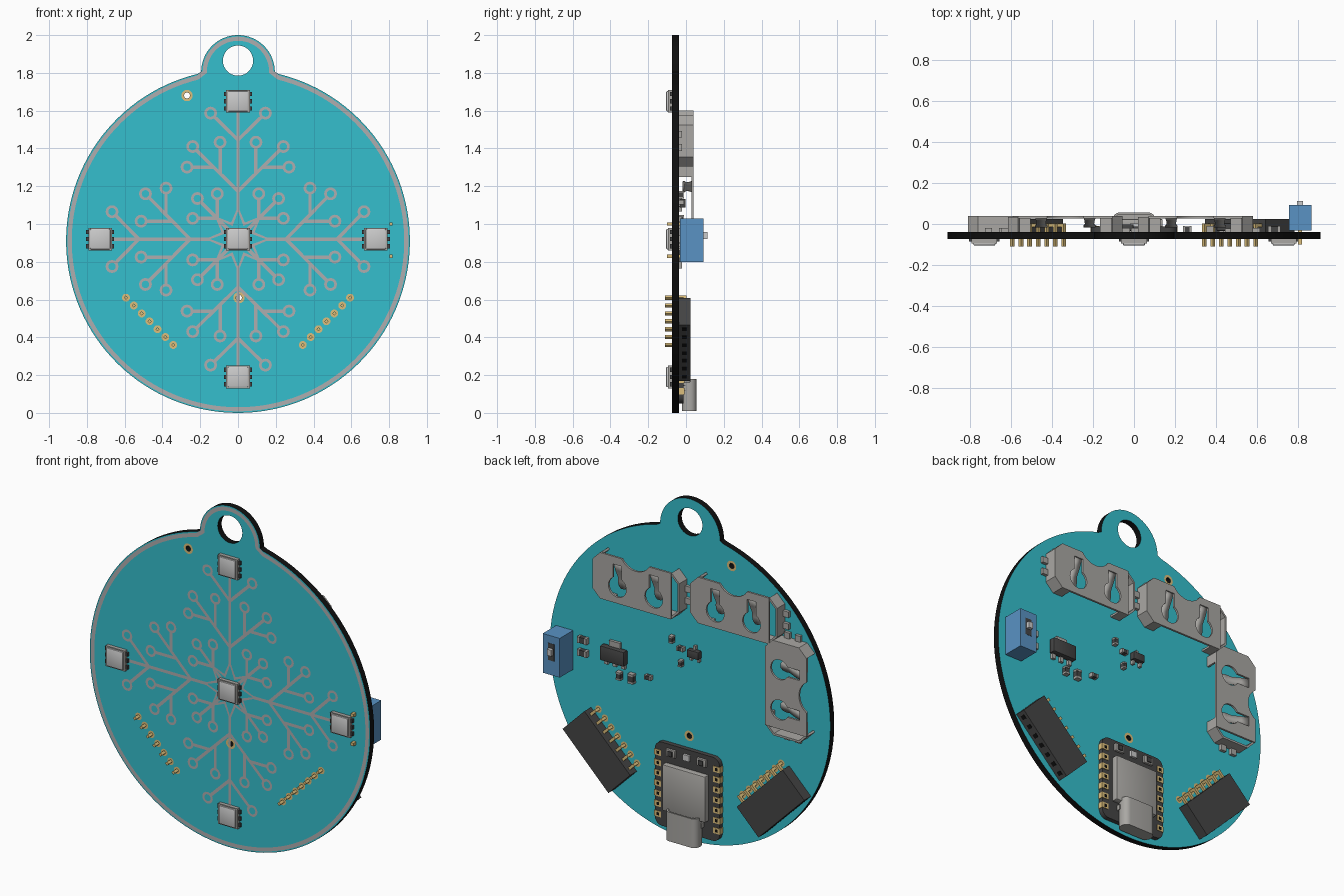
import bpy, bmesh
from math import sin, cos, pi, sqrt, radians
from mathutils import Matrix, Vector

if "Cube" in bpy.data.objects:
    bpy.data.objects.remove(bpy.data.objects["Cube"])

FRONT, BACK = -0.074, -0.038          # board faces


def mat(name, r, g, b):
    m = bpy.data.materials.new(name)
    m.diffuse_color = (r, g, b, 1)
    m.use_nodes = True
    m.node_tree.nodes["Principled BSDF"].inputs["Base Color"].default_value = m.diffuse_color
    return m


TEAL = mat("teal", .035, .52, .61)
BLACK = mat("black", .005, .005, .005)
DARK = mat("dark_plastic", .06, .06, .06)
TRACE = mat("trace_grey", .43, .42, .43)
METAL = mat("metal", .40, .39, .37)
GOLD = mat("gold", .72, .52, .2)
BLUE = mat("blue", .1, .29, .55)


def frame(x=0, z=0, deg=0):
    """Local (u, y, v) frame lying in the board plane."""
    return Matrix.Translation((x, 0, z)) @ Matrix.Rotation(-radians(deg), 4, 'Y')


def finish(name, bm, m=None, f=frame()):
    bm.transform(f)
    me = bpy.data.meshes.new(name)
    bm.to_mesh(me)
    bm.free()
    if m:
        me.materials.append(m)
    ob = bpy.data.objects.new(name, me)
    bpy.context.collection.objects.link(ob)
    return ob


def boxes(name, items, m=None, f=frame(), bevel=0):
    """Each item: centre u, centre v, size u, size v, y0, y1."""
    bm = bmesh.new()
    for u, v, su, sv, y0, y1 in items:
        t = Matrix.Translation((u, (y0 + y1) / 2, v)) @ Matrix.Diagonal((su, y1 - y0, sv, 1))
        bmesh.ops.create_cube(bm, size=1, matrix=t)
    if bevel:
        bmesh.ops.bevel(bm, geom=bm.edges[:], offset=bevel, segments=2, affect='EDGES', profile=.5)
    return finish(name, bm, m, f)


def plate(name, loops, y0, y1, m=None, f=frame()):
    """Extruded outline; further loops are holes."""
    cu = bpy.data.curves.new(name, 'CURVE')
    cu.dimensions, cu.fill_mode, cu.extrude = '2D', 'BOTH', (y1 - y0) / 2
    for loop in loops:
        s = cu.splines.new('POLY')
        s.points.add(len(loop) - 1)
        for p, (u, v) in zip(s.points, loop):
            p.co = (u, v, 0, 1)
        s.use_cyclic_u = True
    tmp = bpy.data.objects.new(name + "_tmp", cu)
    bpy.context.collection.objects.link(tmp)
    dg = bpy.context.evaluated_depsgraph_get()
    me = bpy.data.meshes.new_from_object(tmp.evaluated_get(dg))
    bm = bmesh.new()
    bm.from_mesh(me)
    bpy.data.objects.remove(tmp)
    bpy.data.meshes.remove(me)
    bmesh.ops.remove_doubles(bm, verts=bm.verts[:], dist=1e-5)
    bmesh.ops.recalc_face_normals(bm, faces=bm.faces[:])
    for face in bm.faces:
        face.material_index = 0
    bm.transform(Matrix.Translation((0, (y0 + y1) / 2, 0)) @ Matrix.Rotation(pi / 2, 4, 'X'))
    return finish(name, bm, m, f)


def arc(u, v, r, a0=0, a1=360, n=24):
    closed = a1 - a0 == 360
    return [(u + r * cos(radians(a0 + (a1 - a0) * i / n)), v + r * sin(radians(a0 + (a1 - a0) * i / n)))
            for i in range(n if closed else n + 1)]


def ribbon(bm, pts, w, y, closed=False, back=False):
    """Flat mitred strip along a polyline on a board face."""
    p = [Vector(q) for q in pts]
    n = len(p)
    rows = []
    for i in range(n):
        a = p[i] - p[i - 1] if closed or i else p[1] - p[0]
        b = p[(i + 1) % n] - p[i] if closed or i < n - 1 else a
        na, nb = (Vector((-d.y, d.x)).normalized() for d in (a, b))
        k = (na + nb) / max(.4, 1 + na.dot(nb)) * w / 2
        rows.append([bm.verts.new((q.x, y, q.y)) for q in (p[i] + k, p[i] - k)])
    for i in range(n if closed else n - 1):
        a, b = rows[i], rows[(i + 1) % n]
        q = [a[0], a[1], b[1], b[0]]
        bm.faces.new(q[::-1] if back else q)


# Board with hanging tab
def outline(off):
    r = .91 - off
    half = sqrt(r * r - .215 ** 2)
    a = math_deg(half, .215)
    return arc(0, .91, r, 180 - a, 360 + a, 120) + arc(0, 1.805, .195 - off, 0, 180, 32)


def math_deg(y, x):
    return Vector((1, 0)).angle(Vector((x, y))) * 180 / pi


TEST = [(-.27, 1.68), (.005, .61)]
board = plate("board", [outline(0), arc(0, 1.865, .08, n=32)] + [arc(x, z, .016, n=12) for x, z in TEST],
              FRONT, BACK, TEAL)
board.data.materials.append(BLACK)
for face in board.data.polygons:
    face.material_index = 0 if abs(face.normal.y) > .9 else 1

# Snowflake traces and rim line
bm = bmesh.new()
Y = FRONT - .0015
ribbon(bm, outline(.019), .022, Y, True)


def spoke(pts, deg, s, tip=True):
    c, d = cos(radians(deg)), sin(radians(deg))
    p = [Vector((s * u * c - v * d, .92 + s * u * d + v * c)) for u, v in pts]
    if not tip:
        ribbon(bm, p, .018, Y)
        return
    step = (p[-1] - p[-2]).normalized() * .027
    ribbon(bm, p[:-1] + [p[-1] - step], .018, Y)
    ribbon(bm, arc(p[-1].x, p[-1].y, .027, n=16), .014, Y, True)


for deg in range(0, 360, 90):
    spoke([(0, .15), (0, .68)], deg, 1, False)
    spoke([(.035, .035), (.215, .215)], deg, 1)
    for s in (-1, 1):
        spoke([(0, .525), (.145, .667)], deg, s)
        spoke([(0, .254), (.24, .49)], deg, s)
        spoke([(.127, .381), (.27, .381)], deg, s)
        spoke([(.095, .349), (.095, .513)], deg, s)
        spoke([(.11, .11), (.11, .24)], deg, s)
ribbon(bm, [((.16, .085)[i % 2] * cos(i * pi / 8), .92 + (.16, .085)[i % 2] * sin(i * pi / 8))
            for i in range(16)], .014, Y, True)
finish("snowflake_traces", bm, TRACE)

# Gold test pads around the through holes
bm = bmesh.new()
for x, z in TEST:
    ribbon(bm, arc(x, z, .023, n=16), .014, Y, True)
    ribbon(bm, arc(x, z, .023, n=16), .014, BACK + .0015, True, True)
finish("test_pads", bm, GOLD)

# Front lights
for i, (x, z) in enumerate([(0, 1.65), (0, .92), (0, .19), (-.73, .92), (.73, .92)]):
    f = frame(x, z)
    boxes(f"light_base_{i}", [(0, 0, .125, .12, -.095, FRONT)], METAL, f)
    boxes(f"light_lens_{i}", [(0, 0, .108, .108, -.105, -.09)], None, f, .006)
    boxes(f"light_contacts_{i}", [(s * .066, v, .016, .022, -.085, FRONT)
                                  for s in (-1, 1) for v in (-.038, 0, .038)], DARK, f)

# Right-angle sockets with gold pins
for side, s in (("left", -1), ("right", 1)):
    f = frame(s * .468, .485, s * 45)
    us = [(i - 3) * .059 for i in range(7)]
    boxes(f"socket_{side}", [(0, -.137, .42, .2, BACK, .024)], DARK, f)
    boxes(f"socket_holes_{side}", [(u, -.2375, .024, .003, -.02, .006) for u in us], BLACK, f)
    boxes(f"socket_pins_{side}", [(u, 0, .016, .016, -.11, .002) for u in us] +
          [(u, -.02, .016, .04, -.014, .002) for u in us], GOLD, f)
    bm = bmesh.new()
    for u in us:
        ribbon(bm, arc(u, 0, .015, n=12), .012, Y, True)
        ribbon(bm, arc(u, 0, .015, n=12), .012, BACK + .0015, True, True)
    finish(f"socket_pads_{side}", bm, GOLD, f)

# Coin cell holders
TOP = .04
for k, (x, z, deg) in enumerate([(.30, 1.44, 0), (-.335, 1.465, 0), (-.675, 1.08, 90)]):
    f = frame(x, z, deg)
    rim = [(-.23, -.135), (.23, -.135), (.28, -.085), (.28, .085), (.23, .135)] \
        + arc(0, .19, .105, -32, -148, 10) + [(-.23, .135)]
    keys = [arc(s * .118, -.04, .058, 120, 420, 20) + [(s * .118 + .029, .09), (s * .118 - .029, .09)]
            for s in (-1, 1)]
    plate(f"holder_top_{k}", [rim] + keys, TOP - .012, TOP, METAL, f)
    for s in (-1, 1):
        wall = [(.17, -.135), (.23, -.135), (.28, -.085), (.28, .085), (.23, .135),
                (.222, .125), (.268, .08), (.268, -.08), (.225, -.123), (.17, -.123)]
        plate(f"holder_end_{k}_{'ab'[s > 0]}", [[(s * u, v) for u, v in wall]], BACK, TOP - .006, METAL, f)
        # sprung tongue
        bm = bmesh.new()
        rows = [[bm.verts.new((s * .118 + d * w, y, v)) for d in (-1, 1)] for w, v, y in
                [(.029, .10, .036), (.025, .05, .024), (.022, 0, .002), (.03, -.03, -.008),
                 (.026, -.055, -.01), (.012, -.07, -.01)]]
        for a, b in zip(rows, rows[1:]):
            bm.faces.new([a[0], a[1], b[1], b[0]])
        ob = finish(f"holder_tongue_{k}_{'ab'[s > 0]}", bm, METAL, f)
        ob.modifiers.new("thickness", 'SOLIDIFY').thickness = .008
    boxes(f"holder_tabs_{k}", [(s * .295, v, .04, .035, BACK, -.02)
                               for s in (-1, 1) for v in (-.035, .035)], METAL, f)

# Slide switch
f = frame(.81, .915)
boxes("switch_body", [(0, 0, .11, .23, -.032, .092)], BLUE, f)
boxes("switch_slot", [(0, .02, .04, .1, .09, .0935)], DARK, f)
boxes("switch_knob", [(0, .024, .028, .036, .09, .113)], None, f)
boxes("switch_pins", [(0, v, .018, .018, -.1, -.03) for v in (-.085, .085)], GOLD, f)

# Controller module with USB socket
f = frame(0, .295)
corners = [c for a, (u, v) in zip((0, 90, 180, 270), [(.165, .2), (-.165, .2), (-.165, -.2), (.165, -.2)])
           for c in arc(u, v, .045, a, a + 90, 6)]
plate("module_board", [corners], BACK, -.012, DARK, f)
boxes("module_shield", [(0, 0, .28, .27, -.014, .024)], METAL, f, .006)
pads = [(s, (i - 3) * .06) for s in (-1, 1) for i in range(7)]
boxes("module_pads", [(s * .191, v, .044, .034, BACK, -.009) for s, v in pads], GOLD, f)
boxes("module_pad_holes", [(s * .19, v, .016, .016, -.012, -.0075) for s, v in pads], BLACK, f)
boxes("module_buttons", [(s * .1, .2, .06, .045, -.012, .004) for s in (-1, 1)], METAL, f, .004)
boxes("module_button_caps", [(s * .1, .2, .028, .028, 0, .01) for s in (-1, 1)], DARK, f)
boxes("module_indicator", [(0, .2, .04, .035, -.012, .002)], None, f)
usb = [c for a, (u, v) in zip((0, 90, 180, 270), [(.07, .005), (-.07, .005), (-.07, -.005), (.07, -.005)])
       for c in arc(u, v, .034, a, a + 90, 6)]
usb_f = Matrix.Translation((0, .017, .095)) @ Matrix.Rotation(pi / 2, 4, 'X')
inner = [(u * .9, v * .78) for u, v in usb]
plate("usb_shell", [usb, inner], -.085, .085, METAL, usb_f)
plate("usb_back", [usb], -.085, -.07, METAL, usb_f)
boxes("usb_tongue", [(0, .1, .13, .12, .01, .024)], DARK)
boxes("usb_feet", [(s * .098, .13, .02, .03, BACK, .01) for s in (-1, 1)], METAL)

# Voltage regulator and transistor
boxes("regulator", [(.48, .965, .155, .085, -.034, .004)], DARK, bevel=.005)
boxes("regulator_legs", [(.48 + u, .912, .022, .035, BACK, -.022) for u in (-.055, 0, .055)] +
      [(.48, 1.02, .07, .04, BACK, -.022)], METAL)
boxes("transistor", [(-.04, 1.11, .075, .045, -.034, -.002)], DARK, bevel=.004)
boxes("transistor_legs", [(-.04, 1.14, .014, .03, BACK, -.02)] +
      [(-.04 + s * .024, 1.08, .014, .03, BACK, -.02) for s in (-1, 1)], METAL)

# Small chip parts: dark middle with metal ends
chips = [(.685, .995, .06, .036, 0), (.685, .92, .06, .036, 0), (.45, .85, .045, .03, 90), (.37, .855, .055, .035, 90),
         (.26, .89, .04, .024, 0), (.11, 1.155, .04, .024, 90), (.05, 1.115, .04, .024, 0), (.05, 1.03, .036, .022, 90)]
for i, (x, z, l, w, deg) in enumerate(chips):
    f = frame(x, z, deg)
    boxes(f"chip_{i}", [(0, 0, l * .6, w * .94, BACK, -.012)], DARK, f)
    boxes(f"chip_ends_{i}", [(s * l * .4, 0, l * .22, w, BACK, -.01) for s in (-1, 1)], METAL, f)

for ob in bpy.context.scene.objects:
    ob.select_set(True)
    bpy.context.view_layer.objects.active = ob
bpy.ops.object.shade_smooth_by_angle(angle=radians(30))
